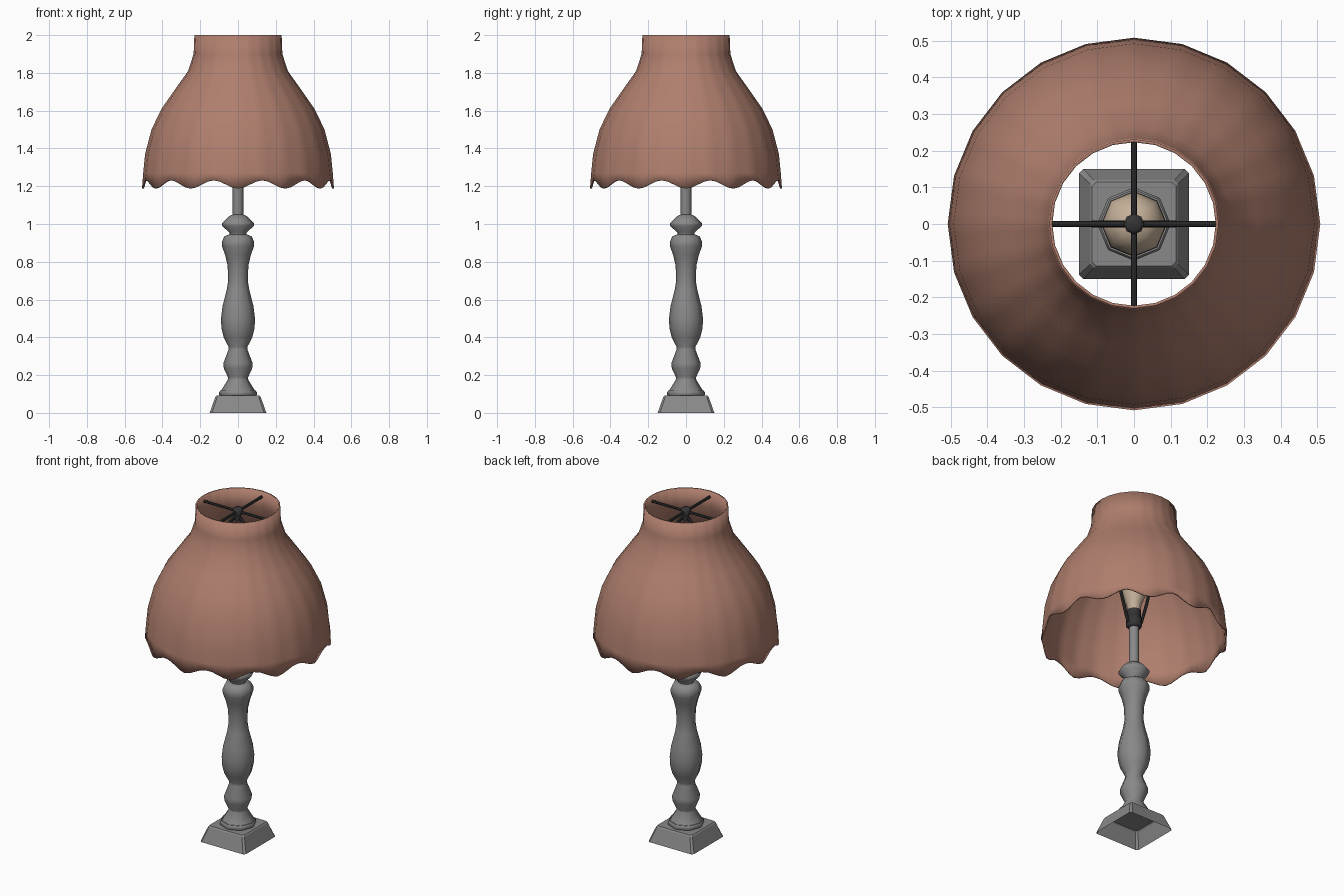
import bpy, bmesh, math
from mathutils import Vector

cube = bpy.data.objects.get("Cube")
if cube:
    bpy.data.objects.remove(cube, do_unlink=True)


def material(name, rgb):
    m = bpy.data.materials.new(name)
    m.use_nodes = True
    m.diffuse_color = (*rgb, 1)
    m.node_tree.nodes["Principled BSDF"].inputs["Base Color"].default_value = (*rgb, 1)
    return m


SHADE = material("terracotta fabric", (0.43, 0.21, 0.155))
METAL = material("grey metal", (0.25, 0.25, 0.25))
DARK = material("dark metal", (0.035, 0.035, 0.035))
GLASS = material("warm glass", (0.56, 0.44, 0.32))


def finish(bm, name, mat, smooth=40):
    bmesh.ops.recalc_face_normals(bm, faces=bm.faces)
    me = bpy.data.meshes.new(name)
    bm.to_mesh(me)
    bm.free()
    me.materials.append(mat)
    ob = bpy.data.objects.new(name, me)
    bpy.context.collection.objects.link(ob)
    bpy.ops.object.select_all(action="DESELECT")
    ob.select_set(True)
    bpy.context.view_layer.objects.active = ob
    if smooth:
        bpy.ops.object.shade_smooth_by_angle(angle=math.radians(smooth))
    return ob


def bridge(bm, rings, caps=True):
    """Join successive closed rings of points with quads."""
    loops = [[bm.verts.new(p) for p in ring] for ring in rings]
    n = len(loops[0])
    for a, b in zip(loops, loops[1:]):
        for i in range(n):
            j = (i + 1) % n
            bm.faces.new((a[i], a[j], b[j], b[i]))
    if caps:
        bm.faces.new(loops[0])
        bm.faces.new(loops[-1])


def lathe(name, profile, mat, sides=8, smooth=50):
    bm = bmesh.new()
    bridge(bm, [[(r * math.cos(math.tau * i / sides), r * math.sin(math.tau * i / sides), z)
                 for i in range(sides)] for r, z in profile])
    return finish(bm, name, mat, smooth)


def tube(name, points, radius, mat, sides=8):
    """Round tube along a path lying in a vertical plane."""
    pts = [Vector(p) for p in points]
    bm = bmesh.new()
    rings = []
    for i, p in enumerate(pts):
        t = (pts[min(i + 1, len(pts) - 1)] - pts[max(i - 1, 0)]).normalized()
        side = Vector((0, 1, 0)) if abs(t.y) < 0.5 else Vector((1, 0, 0))
        up = t.cross(side)
        rings.append([p + radius * (side * math.cos(math.tau * k / sides)
                                    + up * math.sin(math.tau * k / sides)) for k in range(sides)])
    bridge(bm, rings)
    return finish(bm, name, mat)


# Square foot: tapered, chamfered corners, open underneath
def chamfered_square(h, c, z):
    return [(h, c - h, z), (h, h - c, z), (h - c, h, z), (c - h, h, z),
            (-h, h - c, z), (-h, c - h, z), (c - h, -h, z), (h - c, -h, z)]


bm = bmesh.new()
bridge(bm, [chamfered_square(0.15, 0.012, 0), chamfered_square(0.12, 0.01, 0.085),
            chamfered_square(0.114, 0.01, 0.092)], caps=False)
bm.faces.new([v for v in bm.verts if v.co.z > 0.09])
finish(bm, "foot", METAL, smooth=0)

# Turned column
lathe("foot_collar", [(0.095, 0.09), (0.1, 0.096), (0.1, 0.11), (0.094, 0.118)], METAL)
lathe("column", [
    (0.09, 0.117), (0.053, 0.178), (0.053, 0.188), (0.075, 0.235), (0.077, 0.265),
    (0.05, 0.335), (0.05, 0.35), (0.076, 0.4), (0.088, 0.45), (0.09, 0.5), (0.082, 0.565),
    (0.06, 0.65), (0.052, 0.7), (0.055, 0.78), (0.068, 0.835), (0.084, 0.88), (0.086, 0.905),
    (0.072, 0.935), (0.045, 0.945), (0.046, 0.955), (0.084, 0.99), (0.084, 1.005),
    (0.05, 1.04), (0.028, 1.05)], METAL)
lathe("rod", [(0.028, 1.04), (0.028, 1.29)], METAL)

# Socket and bulb
lathe("socket", [(0.034, 1.275), (0.044, 1.285), (0.044, 1.335), (0.038, 1.34), (0.038, 1.385)], DARK)
lathe("bulb", [(0.034, 1.38), (0.042, 1.42), (0.07, 1.49), (0.086, 1.54), (0.088, 1.575),
               (0.073, 1.62), (0.045, 1.648), (0.012, 1.658)], GLASS)

# Harp loop around the bulb
half = [(0.04, 1.3), (0.055, 1.34), (0.09, 1.46), (0.115, 1.57), (0.115, 1.68),
        (0.09, 1.8), (0.05, 1.89), (0.02, 1.925)]
tube("harp", [(x, 0, z) for x, z in half] + [(-x, 0, z) for x, z in reversed(half)], 0.009, DARK)

# Spider that carries the shade
lathe("finial", [(0.016, 1.91), (0.016, 1.945), (0.028, 1.95), (0.028, 1.98), (0.018, 1.988)], DARK)
tube("spider_bar_x", [(-0.227, 0, 1.965), (0.227, 0, 1.965)], 0.008, DARK)
tube("spider_bar_y", [(0, -0.227, 1.965), (0, 0.227, 1.965)], 0.008, DARK)

# Bell shade with flat panels and a scalloped hem
PANELS, SCALLOPS, STEPS = 24, 12, 96
bell = [(0.231, 2.0), (0.235, 1.9), (0.264, 1.81), (0.335, 1.71), (0.405, 1.61),
        (0.458, 1.5), (0.492, 1.37), (0.502, 1.27), (0.508, 1.21)]


def shade_ring(r, z, wave):
    ring = []
    panel = math.tau / PANELS
    for i in range(STEPS):
        a = math.tau * i / STEPS
        flat = r * math.cos(panel / 2) / math.cos(a % panel - panel / 2)
        ring.append((flat * math.cos(a), flat * math.sin(a), z - wave * math.cos(SCALLOPS * a)))
    return ring


bm = bmesh.new()
bridge(bm, [shade_ring(r, z, 0.022 if z < 1.25 else 0) for r, z in bell], caps=False)
shade = finish(bm, "lamp_shade", SHADE)
solid = shade.modifiers.new("thickness", "SOLIDIFY")
solid.thickness = 0.008
solid.offset = -1
